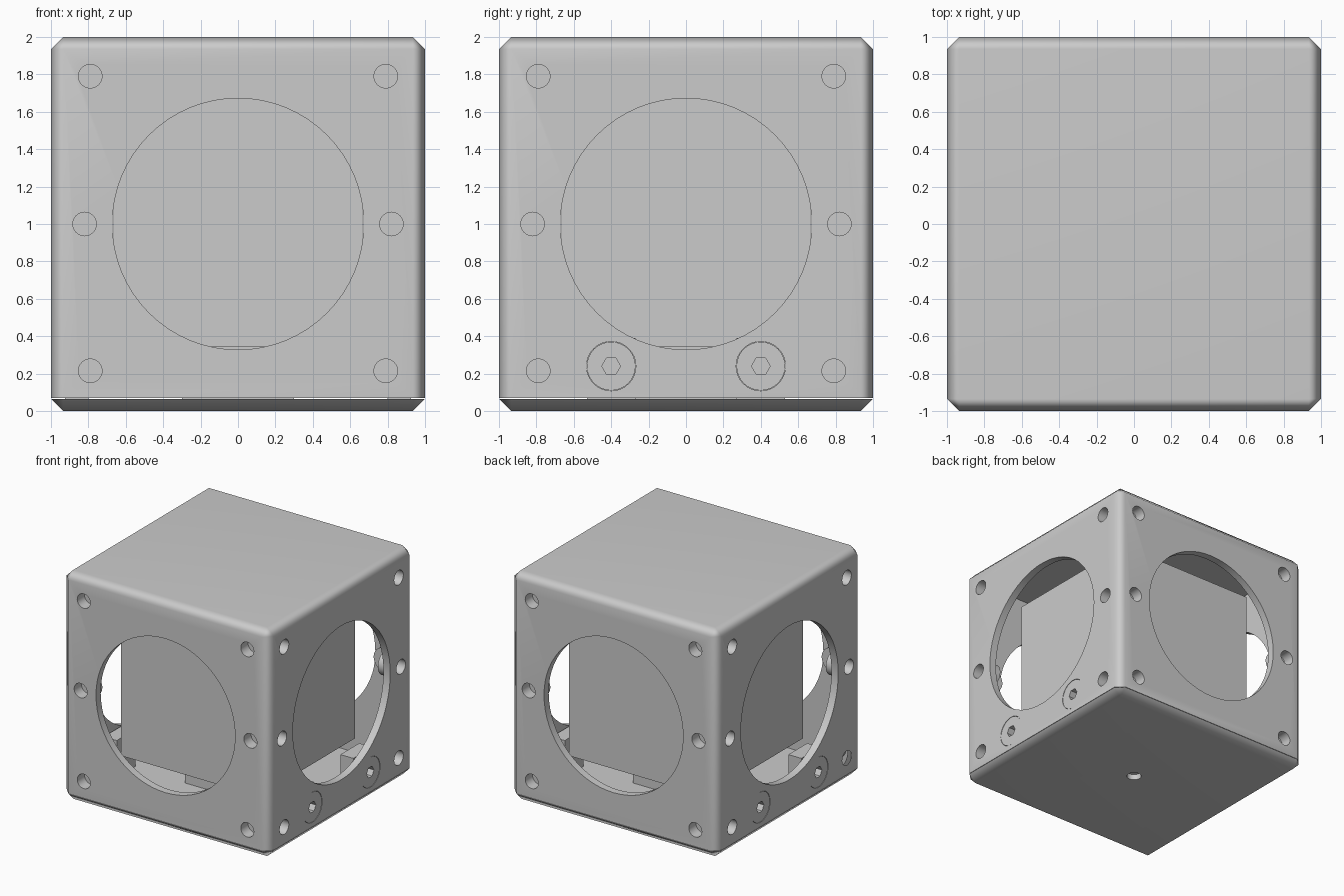
import bpy, bmesh, math
from mathutils import Matrix, Vector

if "Cube" in bpy.data.objects:
    bpy.data.objects.remove(bpy.data.objects["Cube"])

CHAMFER = 0.065
SEAM = 0.065
WALL_IN = 0.935


def finish(name, bm):
    bmesh.ops.recalc_face_normals(bm, faces=bm.faces)
    me = bpy.data.meshes.new(name)
    bm.to_mesh(me)
    bm.free()
    ob = bpy.data.objects.new(name, me)
    bpy.context.collection.objects.link(ob)
    return ob


def box(name, lo, hi, chamfer=0.0):
    bm = bmesh.new()
    lo, hi = Vector(lo), Vector(hi)
    bmesh.ops.create_cube(bm, size=1, matrix=Matrix.Translation((lo + hi) / 2)
                          @ Matrix.Diagonal((*(hi - lo), 1)))
    if chamfer:
        bmesh.ops.bevel(bm, geom=bm.edges[:], offset=chamfer, segments=1,
                        affect='EDGES', profile=0.5)
    return finish(name, bm)


def slice_z(ob, z, keep_above):
    """Cut an object at height z, keep one half and cap it."""
    bm = bmesh.new()
    bm.from_mesh(ob.data)
    bmesh.ops.bisect_plane(bm, geom=bm.verts[:] + bm.edges[:] + bm.faces[:],
                           plane_co=(0, 0, z), plane_no=(0, 0, 1),
                           clear_inner=keep_above, clear_outer=not keep_above)
    bmesh.ops.holes_fill(bm, edges=[e for e in bm.edges if e.is_boundary])
    bmesh.ops.recalc_face_normals(bm, faces=bm.faces)
    bm.to_mesh(ob.data)
    bm.free()


def peg(name, side, u, z, r, y0, y1, sides=32, roll=0.0):
    """Cylinder normal to side 0..3 (front, right, back, left)."""
    bm = bmesh.new()
    m = (Matrix.Rotation(side * math.pi / 2, 4, 'Z')
         @ Matrix.Translation((u, (y0 + y1) / 2, z))
         @ Matrix.Rotation(math.pi / 2, 4, 'X') @ Matrix.Rotation(roll, 4, 'Z'))
    bmesh.ops.create_cone(bm, cap_ends=True, segments=sides, radius1=r,
                          radius2=r, depth=abs(y1 - y0), matrix=m)
    return finish(name, bm)


def combine(ob, tool, op='DIFFERENCE'):
    tool.hide_render = True
    mod = ob.modifiers.new("cut", 'BOOLEAN')
    mod.operation, mod.solver, mod.object = op, 'EXACT', tool
    bpy.context.view_layer.objects.active = ob
    bpy.ops.object.modifier_apply(modifier=mod.name)
    bpy.data.objects.remove(tool)


def smooth(ob, angle=50):
    bpy.ops.object.select_all(action='DESELECT')
    ob.select_set(True)
    bpy.context.view_layer.objects.active = ob
    bpy.ops.object.shade_smooth_by_angle(angle=math.radians(angle))
    wn = ob.modifiers.new("weighted", 'WEIGHTED_NORMAL')
    wn.keep_sharp = True


# Housing: hollow chamfered cube, open underneath
shell = box("housing_shell", (-1, -1, 0), (1, 1, 2), CHAMFER)
slice_z(shell, SEAM + 0.004, True)
combine(shell, box("cavity", (-WALL_IN, -WALL_IN, -0.1),
                   (WALL_IN, WALL_IN, WALL_IN + 1)))

# Round windows through all four walls
for side in (0, 1):
    combine(shell, peg("window_cutter", side, 0, 1, 0.672, -1.2, 1.2, 64))

# Fixing holes with bosses behind them
spots = [(s * u, z) for s in (-1, 1)
         for u, z in ((0.79, 0.215), (0.82, 1.0), (0.79, 1.79))]
for side in range(4):
    for u, z in spots:
        combine(shell, peg("boss", side, u, z, 0.105, -0.96, -0.85, 24), 'UNION')
for side in range(4):
    for u, z in spots:
        combine(shell, peg("hole_cutter", side, u, z, 0.063, -1.1, -0.9))

# Socket screws low on the left and right walls
for side in (1, 3):
    for u in (-0.4, 0.4):
        combine(shell, peg("counterbore", side, u, 0.24, 0.132, -1.1, -0.9))
        screw = peg("socket_screw", side, u, 0.24, 0.13, -0.998, -0.88)
        combine(screw, peg("hex_cutter", side, u, 0.24, 0.05, -1.1, -0.93,
                           6, math.pi / 6))
        smooth(screw, 30)
smooth(shell)

# Base plate with chamfered rim and central mounting hole
base = box("base_plate", (-1, -1, 0), (1, 1, 2), CHAMFER)
slice_z(base, SEAM, False)
bm = bmesh.new()
bmesh.ops.create_cone(bm, cap_ends=True, segments=24, radius1=0.06,
                      radius2=0.06, depth=0.1)
combine(base, finish("mount_cutter", bm))
smooth(base)

# Lugs on the base that take the socket screws
for sx in (-1, 1):
    for y in (-0.4, 0.4):
        x0, x1 = sorted((sx * 0.8, sx * 0.925))
        box("base_lug", (x0, y - 0.13, SEAM - 0.01), (x1, y + 0.13, 0.39))

# Inner block filling the housing, on a low pedestal
box("inner_block", (-0.665, -0.665, 0.345), (0.665, 0.665, 1.67))
box("block_pedestal", (-0.3, -0.3, SEAM - 0.01), (0.3, 0.3, 0.345))
